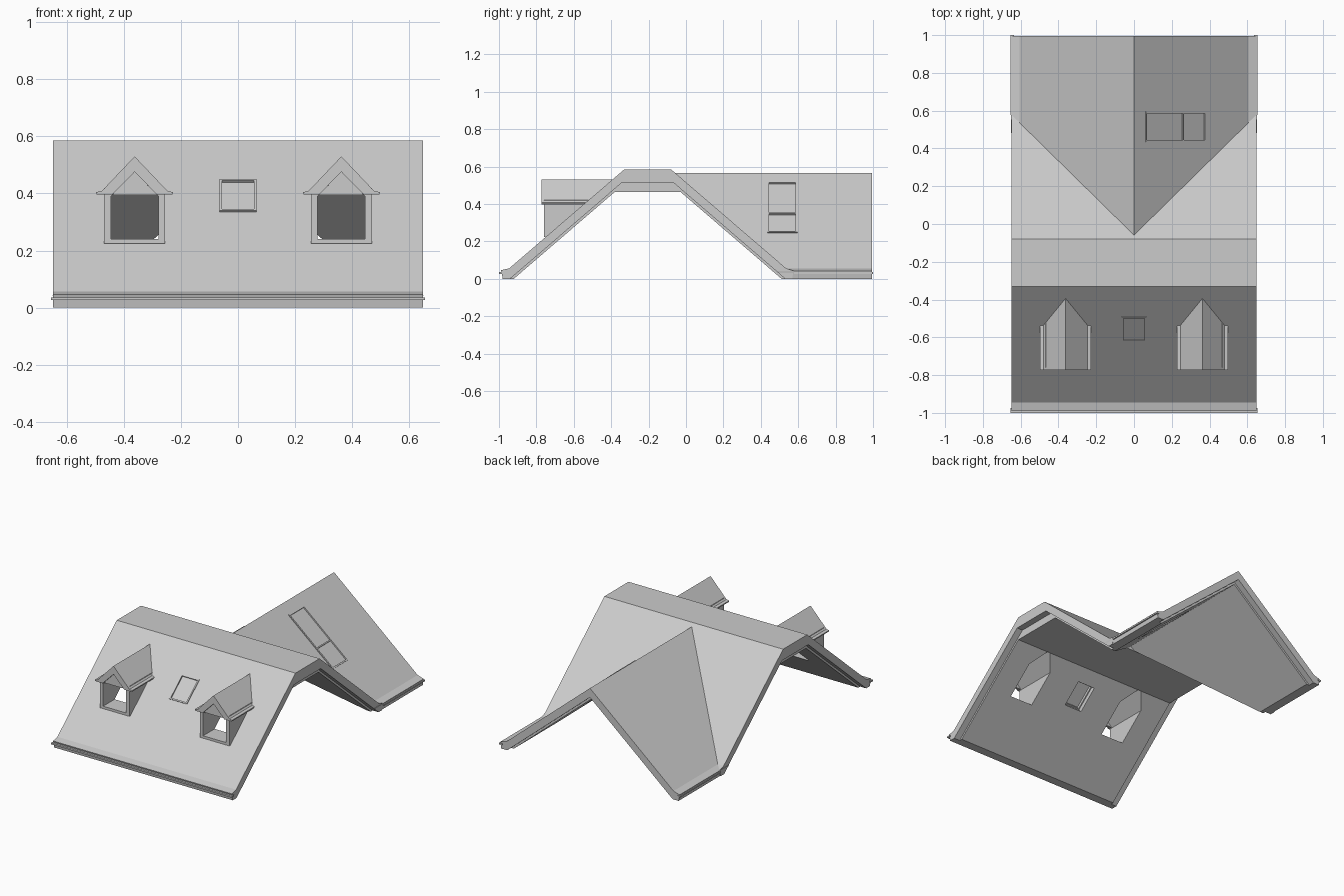
import bpy, bmesh
from mathutils import Matrix, Vector

if "Cube" in bpy.data.objects:
    bpy.data.objects.remove(bpy.data.objects["Cube"])

SM, SW, T = 0.86, 0.845, 0.077      # main pitch, wing pitch, vertical thickness
RIDGE, WING = 0.585, 0.567          # top heights


def prism(name, prof, axis, a, b):
    """Closed profile (horizontal, z) extruded along axis from a to b."""
    bm = bmesh.new()
    put = (lambda h, z, t: (t, h, z)) if axis == 'x' else (lambda h, z, t: (h, t, z))
    f = bm.faces.new([bm.verts.new(put(h, z, a)) for h, z in prof])
    ext = bmesh.ops.extrude_face_region(bm, geom=[f])['geom']
    d = Vector((b - a, 0, 0)) if axis == 'x' else Vector((0, b - a, 0))
    bmesh.ops.translate(bm, vec=d, verts=[e for e in ext if isinstance(e, bmesh.types.BMVert)])
    bmesh.ops.recalc_face_normals(bm, faces=bm.faces)
    return link(name, bm)


def link(name, bm):
    me = bpy.data.meshes.new(name)
    bm.to_mesh(me)
    bm.free()
    ob = bpy.data.objects.new(name, me)
    bpy.context.collection.objects.link(ob)
    return ob


def box(name, lo, hi, mat=Matrix()):
    bm = bmesh.new()
    bmesh.ops.create_cube(bm, size=1)
    for v in bm.verts:
        v.co = mat @ Vector([l + (c + 0.5) * (h - l) for c, l, h in zip(v.co, lo, hi)])
    return link(name, bm)


def boolean(ob, tool, op='DIFFERENCE'):
    m = ob.modifiers.new('bool', 'BOOLEAN')
    m.object, m.operation, m.solver = tool, op, 'EXACT'
    bpy.context.view_layer.objects.active = ob
    bpy.ops.object.modifier_apply(modifier=m.name)
    bpy.data.objects.remove(tool)


def mirrored(right):
    """Right half of a profile, apex first, to a full symmetric loop."""
    return right + [(-h, z) for h, z in reversed(right) if h > 0]


def shifted(prof, dx):
    return [(h + dx, z) for h, z in prof]


# Main roof solid, with kicked eaves
roof = prism('roof', [(-0.33, RIDGE), (-0.08, RIDGE), (0.535, 0.056), (0.575, 0.043),
                      (0.568, 0), (-0.98, 0), (-0.985, 0.03), (-0.99, 0.046),
                      (-0.945, 0.056)], 'x', -0.648, 0.648)
# Rear wing solid
boolean(roof, prism('wing', mirrored([(0, WING), (0.606, 0.055), (0.65, 0.042), (0.643, 0)]),
                    'y', -0.1, 0.995), 'UNION')

# Dormer bodies and their pitched roofs
for dx in (-0.3625, 0.3625):
    body = [(-0.107, 0.224), (0.107, 0.224), (0.107, 0.42), (-0.107, 0.42)]
    boolean(roof, prism('body', shifted(body, dx), 'y', -0.76, -0.372), 'UNION')
    cap = mirrored([(0, 0.53), (0.116, 0.408), (0.135, 0.405), (0.133, 0.396)])
    boolean(roof, prism('cap', shifted(cap, dx), 'y', -0.772, -0.364), 'UNION')


# Hollow the underside, shallower along the gable rims
def main_void(t, top):
    return [(-0.33 + (top - RIDGE + t) / SM, top), (-0.08 - (top - RIDGE + t) / SM, top),
            (-0.08 + (RIDGE - t + 0.1) / SM, -0.1), (-0.33 - (RIDGE - t + 0.1) / SM, -0.1)]


def wing_void(t):
    return mirrored([(0, WING - t), ((WING - t + 0.1) / SW, -0.1)])


boolean(roof, prism('void', main_void(T, 0.465), 'x', -1, 1))
boolean(roof, prism('void', wing_void(T), 'y', -0.03, 1.2))
for s in (-1, 1):
    boolean(roof, prism('rim', main_void(0.06, 0.515), 'x', s * 0.605, s * 1.1))
boolean(roof, prism('rim', wing_void(0.06), 'y', 0.955, 1.2))

# Dormer openings with a gable panel above
for dx in (-0.3625, 0.3625):
    hole = mirrored([(0, 0.476), (0.083, 0.391), (0.083, 0.24)])
    boolean(roof, prism('opening', shifted(hole, dx), 'y', -0.9, -0.38))
    prism('dormer_gable', shifted([(-0.08, 0.394), (0.08, 0.394), (0, 0.476)], dx),
          'y', -0.757, -0.742)


def skylight(name, centre, u, v, w, h, bars=()):
    """Framed window in the slope: u across, v up the slope."""
    u, v = Vector(u).normalized(), Vector(v).normalized()
    n = u.cross(v)
    mat = Matrix((u, v, n)).transposed().to_4x4()
    mat.translation = centre
    w, h, f = w / 2, h / 2, 0.009
    boolean(roof, box('cut', (-w + 0.002, -h + 0.002, -0.1), (w - 0.002, h - 0.002, 0.1), mat))
    lo, hi = -0.03, 0.005
    for s in (-1, 1):
        a, b = sorted((s * w, s * (w - f)))
        box(name + '_side', (a, -h, lo), (b, h, hi), mat)
        a, b = sorted((s * h, s * (h - f)))
        box(name + '_rail', (-w + f, a, lo), (w - f, b, hi), mat)
    for y in bars:
        box(name + '_bar', (-w + f, y - 0.004, lo), (w - f, y + 0.004, hi), mat)
    box(name + '_pane', (-w + f, -h + f, -0.012), (w - f, h - f, -0.004), mat)


skylight('front_skylight', (0, -0.555, RIDGE - 0.225 * SM), (1, 0, 0), (0, 1, SM), 0.13, 0.171)
skylight('wing_skylight', (0.22, 0.515, WING - 0.22 * SW), (0, 1, 0), (-1, 0, SW),
         0.16, 0.419, bars=(-0.052,))

# Gutter strips along the eaves
box('front_gutter', (-0.655, -1, 0.026), (0.655, -0.975, 0.036))
for s in (-1, 1):
    a, b = sorted((s * 0.635, s * 0.655))
    box('wing_gutter', (a, 0.578, 0.026), (b, 1, 0.036))
